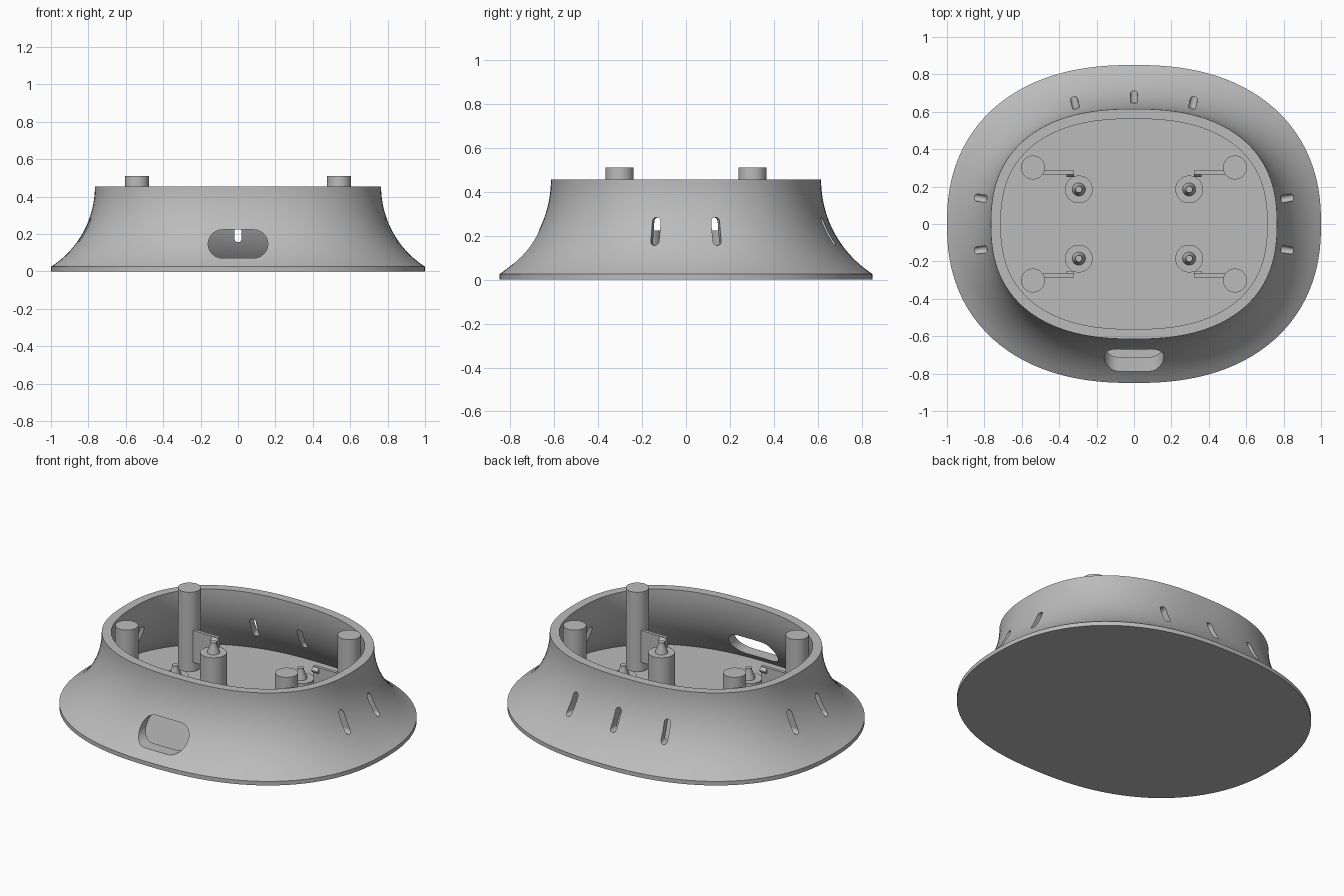
import bpy, bmesh, math
from mathutils import Matrix, Vector

if "Cube" in bpy.data.objects:
    bpy.data.objects.remove(bpy.data.objects["Cube"])

grey = bpy.data.materials.new("plain grey")
grey.use_nodes = True
COLOUR = (0.5, 0.5, 0.5, 1)
grey.diffuse_color = COLOUR
grey.node_tree.nodes["Principled BSDF"].inputs["Base Color"].default_value = COLOUR

HALF_X, HALF_Y, POWER = 0.765, 0.615, 2.4   # rim outline
RIM_Z, FLOOR_Z, FLARE = 0.455, 0.025, 0.235
WALL, SEGMENTS, STEPS = 0.053, 128, 20


def finish(name, bm, smooth=True):
    bmesh.ops.recalc_face_normals(bm, faces=bm.faces)
    mesh = bpy.data.meshes.new(name)
    bm.to_mesh(mesh)
    bm.free()
    mesh.materials.append(grey)
    obj = bpy.data.objects.new(name, mesh)
    bpy.context.collection.objects.link(obj)
    if smooth:
        shade(obj)
    return obj


def shade(obj):
    bpy.ops.object.select_all(action='DESELECT')
    obj.select_set(True)
    bpy.context.view_layer.objects.active = obj
    bpy.ops.object.shade_smooth_by_angle(angle=math.radians(30))


def loft(name, rings):
    """Skin a stack of closed rings and cap both ends."""
    bm = bmesh.new()
    loops = [[bm.verts.new(p) for p in ring] for ring in rings]
    for a, b in zip(loops, loops[1:]):
        for i in range(len(a)):
            j = (i + 1) % len(a)
            bm.faces.new((a[i], a[j], b[j], b[i]))
    bm.faces.new(loops[0])
    bm.faces.new(loops[-1])
    return finish(name, bm)


def outline(offset, z):
    """Rounded oval pushed outward along its normal."""
    ring = []
    for i in range(SEGMENTS):
        t = math.tau * i / SEGMENTS
        c, s = math.cos(t), math.sin(t)
        # radial sampling of the superellipse
        r = (abs(c / HALF_X) ** POWER + abs(s / HALF_Y) ** POWER) ** (-1 / POWER)
        x, y = r * c, r * s
        n = Vector((math.copysign(abs(x / HALF_X) ** (POWER - 1) / HALF_X, x),
                    math.copysign(abs(y / HALF_Y) ** (POWER - 1) / HALF_Y, y))).normalized()
        ring.append((x + n.x * offset, y + n.y * offset, z))
    return ring


def round_part(name, x, y, levels, sides=48):
    """Upright turned part from (radius, height) levels."""
    return loft(name, [[(x + r * math.cos(math.tau * i / sides),
                         y + r * math.sin(math.tau * i / sides), z)
                        for i in range(sides)] for r, z in levels])


def prism(name, points, start, end, place):
    """Extrude a 2D profile (first, up) along the remaining axis."""
    return loft(name, [[place @ Vector((u, d, v)) for u, v in points]
                       for d in (start, end)])


def stadium(half_long, radius, steps=12):
    """Round-ended slot profile, long in the first direction."""
    pts = []
    for side in (1, -1):
        for i in range(steps + 1):
            a = math.pi * (i / steps - 0.5)
            pts.append((side * (half_long - radius + radius * math.cos(a)),
                        side * radius * math.sin(a)))
    return pts


# Flared tub: concave outer wall, parallel inner wall, flat floor
height = RIM_Z - FLOOR_Z
radius = (FLARE ** 2 + height ** 2) / (2 * FLARE)


def flare(r, drop):
    return radius - math.sqrt(r * r - drop * drop)


profile = [(FLARE, 0)]
for i in range(STEPS + 1):
    drop = height * (1 - i / STEPS)
    profile.append((flare(radius, drop), RIM_Z - drop))
for i in range(STEPS + 1):
    drop = height * i / STEPS
    profile.append((flare(radius + WALL, drop), RIM_Z - drop))
housing = loft("flared_housing", [outline(o, z) for o, z in profile])

# Cutters: front cable port and upright vent slots
cutters = [prism("port_cutter", stadium(0.16, 0.076), -0.2, 0.2,
                 Matrix.Translation((0, -0.74, 0.147)))]
upright = [(v, u) for u, v in stadium(0.064, 0.019)]
vents = [(0, 0.70, 0), (0.32, 0.665, -13), (-0.32, 0.665, 13)]
for side in (1, -1):
    for y in (0.14, -0.14):
        vents.append((side * 0.83, y, -side * (90 - math.copysign(9, y))))
for x, y, turn in vents:
    place = Matrix.Translation((x, y, 0.22)) @ Matrix.Rotation(math.radians(turn), 4, 'Z')
    cutters.append(prism("vent_cutter", upright, -0.15, 0.15, place))

for cutter in cutters:
    cutter.hide_render = True
    mod = housing.modifiers.new("opening", 'BOOLEAN')
    mod.operation = 'DIFFERENCE'
    mod.solver = 'EXACT'
    mod.object = cutter
graph = bpy.context.evaluated_depsgraph_get()
cut_mesh = bpy.data.meshes.new_from_object(housing.evaluated_get(graph))
housing.modifiers.clear()
housing.data = cut_mesh
for cutter in cutters:
    bpy.data.objects.remove(cutter)
shade(housing)

# Interior fittings, one set per quarter
for sx, xname in ((1, "left"), (-1, "right")):
    for sy, yname in ((1, "back"), (-1, "front")):
        tag = yname + "_" + xname
        base = FLOOR_Z - 0.005
        round_part("post_" + tag, sx * 0.54, sy * 0.302,
                   [(0.064, base), (0.064, 0.51)])
        round_part("standoff_" + tag, sx * 0.295, sy * 0.185,
                   [(0.074, base), (0.074, 0.225)])
        round_part("locating_pin_" + tag, sx * 0.295, sy * 0.185,
                   [(0.036, 0.22), (0.034, 0.235), (0.018, 0.275), (0.018, 0.29)], 32)
        mirror = Matrix.Diagonal((sx, sy, 1, 1))
        prism("clip_arm_" + tag, [(0.32, 0.08), (0.5, 0.08), (0.5, 0.275), (0.32, 0.275)],
              0.265, 0.285, mirror)
        # wedge hook on the inner face of the arm
        turn = mirror @ Matrix(((0, 1, 0, 0), (1, 0, 0, 0), (0, 0, 1, 0), (0, 0, 0, 1)))
        prism("clip_hook_" + tag, [(0.268, 0.275), (0.25, 0.255), (0.25, 0.248), (0.268, 0.235)],
              0.32, 0.362, turn)
